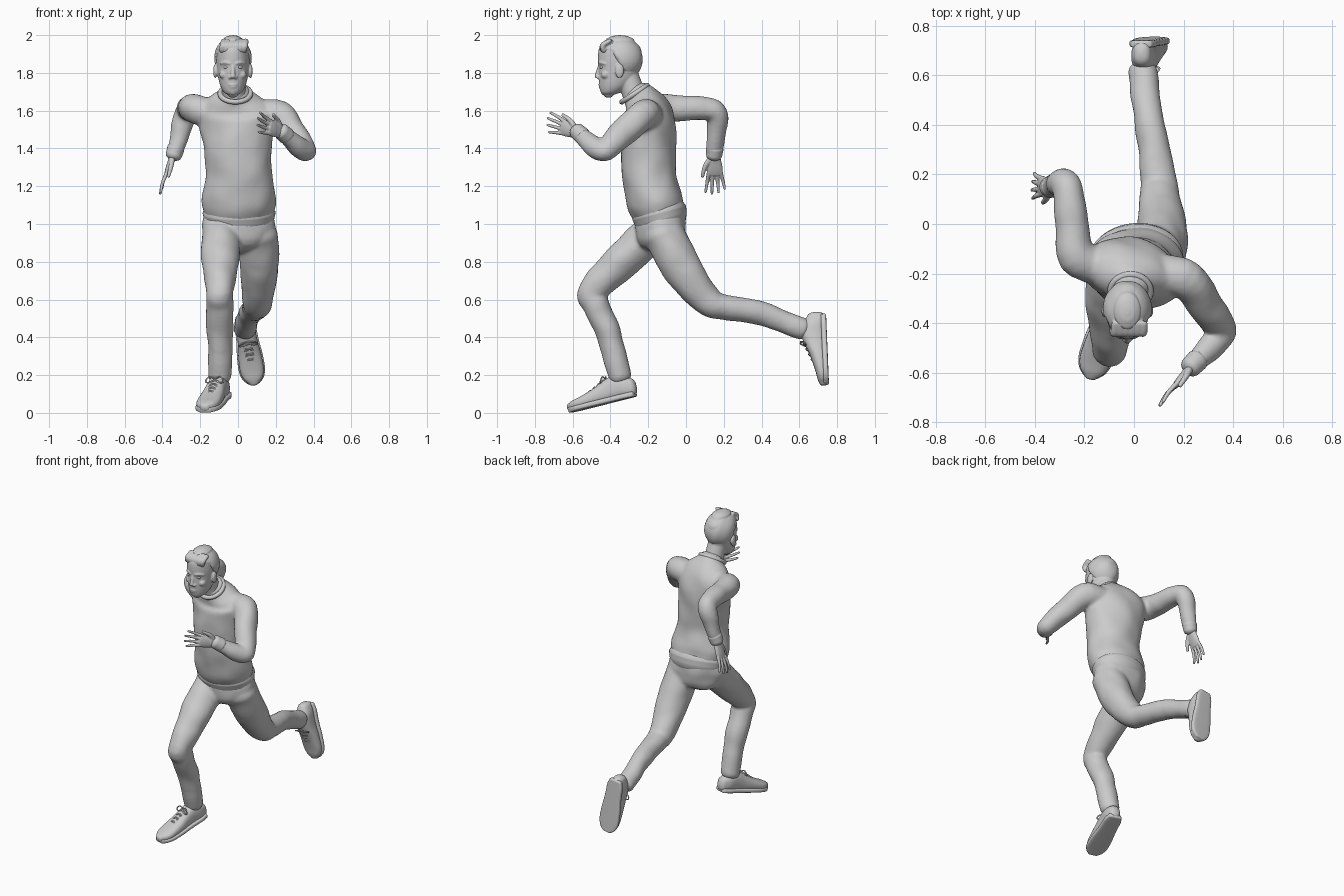
import bpy, bmesh, math
from mathutils import Vector, Matrix

if "Cube" in bpy.data.objects:
    bpy.data.objects.remove(bpy.data.objects["Cube"])

V = Vector
X, Y, Z = V((1, 0, 0)), V((0, 1, 0)), V((0, 0, 1))


def spline(rings, sub):
    """Catmull-Rom through rings of (x, y, z, half width, half depth, yaw)."""
    out = []
    for i in range(len(rings) - 1):
        p = [rings[max(i - 1, 0)], rings[i], rings[i + 1], rings[min(i + 2, len(rings) - 1)]]
        for k in range(sub):
            t = k / sub
            out.append([b + .5 * t * (c - a + t * (2*a - 5*b + 4*c - d + t * (3*(b - c) + d - a)))
                        for a, b, c, d in zip(*p)])
    return out + [list(rings[-1])]


def loft(bm, rings, ref=None, tangent=None, sub=5, n=24, e=1.0, cap=True):
    """Skin of elliptical rings along a smooth path, with rounded ends."""
    rings = [tuple(r) + ((r[3],) if len(r) == 4 else ()) for r in rings]
    pts = spline([r + ((0,) if len(r) == 5 else ()) for r in rings], sub)
    frames = []
    for i, r in enumerate(pts):
        t = tangent or (V(pts[min(i + 1, len(pts) - 1)][:3]) - V(pts[max(i - 1, 0)][:3]))
        t = t.normalized()
        yaw = math.radians(r[5])
        s = ref or V((math.cos(yaw), math.sin(yaw), 0))
        s = (s - t * s.dot(t)).normalized()
        frames.append((V(r[:3]), t, s, t.cross(s), max(r[3], .001), max(r[4], .001)))
    if cap:
        def ends(f, sign):
            c, t, s, u, a, b = f
            m = min(a, b) * .6
            return [(c + t * sign * m * math.sin(q), t, s, u, a * math.cos(q), b * math.cos(q))
                    for q in (.5, 1.0, 1.4)]
        frames = ends(frames[0], -1)[::-1] + frames + ends(frames[-1], 1)
    loops = []
    for c, t, s, u, a, b in frames:
        loop = []
        for k in range(n):
            q = 2 * math.pi * k / n
            cx, sy = math.cos(q), math.sin(q)
            cx, sy = math.copysign(abs(cx) ** e, cx), math.copysign(abs(sy) ** e, sy)
            loop.append(bm.verts.new(c + s * a * cx + u * b * sy))
        loops.append(loop)
    for l0, l1 in zip(loops, loops[1:]):
        for k in range(n):
            bm.faces.new((l0[k], l0[(k + 1) % n], l1[(k + 1) % n], l1[k]))
    bm.faces.new(loops[0][::-1])
    bm.faces.new(loops[-1])


def ball(bm, c, r):
    m = Matrix.Translation(c) @ Matrix.Diagonal((*r, 1))
    return bmesh.ops.create_uvsphere(bm, u_segments=32, v_segments=20, radius=1, matrix=m)['verts']


def finish(name, bm, voxel=0, smooth=4, folds=0, matrix=None):
    if matrix:
        bm.transform(matrix)
    bmesh.ops.recalc_face_normals(bm, faces=bm.faces)
    me = bpy.data.meshes.new(name)
    bm.to_mesh(me)
    bm.free()
    me.shade_smooth()
    me.set_sharp_from_angle(angle=math.radians(50))
    ob = bpy.data.objects.new(name, me)
    bpy.context.collection.objects.link(ob)
    if voxel:
        m = ob.modifiers.new('blend', 'REMESH')
        m.mode, m.voxel_size, m.use_smooth_shade = 'VOXEL', voxel, True
        m = ob.modifiers.new('soften', 'SMOOTH')
        m.factor, m.iterations = .5, smooth
    if folds:
        tex = bpy.data.textures.new(name + '_folds', 'CLOUDS')
        tex.noise_scale, tex.noise_depth = .11, 0
        m = ob.modifiers.new('folds', 'DISPLACE')
        m.texture, m.strength, m.mid_level = tex, folds, .5
    return ob


# Sweater: twisted torso and both sleeves blended together
bm = bmesh.new()
loft(bm, [(.005, -.142, 1.06, .185, .138, 6), (.006, -.165, 1.12, .195, .147, 3), (.005, -.195, 1.25, .177, .143, -5),
          (0, -.2, 1.4, .182, .145, -13), (-.005, -.198, 1.52, .2, .138, -16), (-.01, -.208, 1.6, .205, .122, -16),
          (-.015, -.238, 1.655, .15, .095, -14), (-.015, -.262, 1.69, .08, .078, -8)], n=40)
loft(bm, [(-.12, -.18, 1.58, .075), (-.228, -.13, 1.61, .077), (-.25, 0, 1.612, .067), (-.263, .12, 1.61, .06),
          (-.28, .165, 1.575, .057), (-.307, .162, 1.48, .054), (-.336, .15, 1.38, .043)], ref=X)
loft(bm, [(.11, -.2, 1.58, .08), (.215, -.228, 1.575, .081), (.29, -.33, 1.485, .071), (.343, -.41, 1.405, .061),
          (.355, -.445, 1.385, .056), (.31, -.5, 1.42, .053), (.24, -.565, 1.48, .042)], ref=Z)
finish('sweater', bm, .01, 6, .012)

# Ribbed bands: hem, cuffs and neckline
bm = bmesh.new()
loft(bm, [(.006, -.132, 1.022, .186, .14, 7), (.006, -.142, 1.06, .194, .146, 7)], n=48)
finish('hem_band', bm)
for side, p, q, ref in (('right', (-.329, .153, 1.4), (-.341, .148, 1.362), X),
                        ('left', (.256, -.55, 1.467), (.228, -.578, 1.492), Z)):
    bm = bmesh.new()
    loft(bm, [(*p, .046), (*q, .043)], ref=ref)
    finish(side + '_cuff', bm)
bpy.ops.mesh.primitive_torus_add(major_radius=.08, minor_radius=.014, major_segments=40, minor_segments=10,
                                 location=(-.014, -.272, 1.69), rotation=(math.radians(33), 0, 0))
bpy.context.object.name = 'neck_band'
bpy.context.object.data.shade_smooth()

# Trousers: pelvis and both legs blended together
bm = bmesh.new()
loft(bm, [(.005, -.135, 1.06, .18, .13, 8), (.005, -.135, .99, .195, .135, 10), (.005, -.135, .92, .18, .125, 10)], n=36)
loft(bm, [(-.088, -.17, .96, .1), (-.093, -.27, .87, .104), (-.095, -.39, .755, .091), (-.095, -.5, .64, .074),
          (-.095, -.475, .57, .07), (-.095, -.41, .42, .069), (-.098, -.352, .19, .06)], ref=X)
loft(bm, [(.1, -.12, .95, .11), (.11, -.06, .83, .107), (.11, .03, .69, .095), (.105, .13, .583, .077),
          (.095, .21, .558, .068), (.065, .4, .525, .061), (.035, .62, .44, .06)], ref=X)
finish('trousers', bm, .01, 6, .012)

# Shoes, drawn heel to toe along -y, then placed on each foot
for side, heel, along, up in (('right', (-.075, -.272, .085), (-.1, -.34, -.085), Z),
                              ('left', (.03, .742, .515), (.055, .015, -.36), -Y)):
    ax_y = -V(along).normalized()
    ax_x = ax_y.cross(up).normalized()
    ax_z = ax_x.cross(ax_y)
    place = Matrix.Translation(heel) @ Matrix((ax_x, ax_y, ax_z)).transposed().to_4x4()
    shape = [(.0, .036, .095), (.04, .048, .118), (.09, .05, .132), (.14, .053, .118),
             (.21, .061, .088), (.29, .063, .064), (.335, .05, .054), (.36, .028, .045)]
    bm = bmesh.new()
    loft(bm, [(0, -d, h / 2 + .006, w, h / 2) for d, w, h in shape], ref=X, tangent=-Y, n=28, e=.8)
    finish(side + '_shoe', bm, matrix=place)
    bm = bmesh.new()
    loft(bm, [(0, -d, .015, w + .007, .015) for d, w, h in shape], ref=X, tangent=-Y, n=28, e=.45)
    finish(side + '_sole', bm, matrix=place)
    bm = bmesh.new()
    for i in range(4):
        d, z = .14 + .028 * i, .124 - .0125 * i
        for s in (-1, 1):
            loft(bm, [(-.034 * s, -d, z - .014, .004), (0, -d - .008, z + .002, .004),
                      (.034 * s, -d - .018, z - .02, .004)], ref=Z, n=8)
    for s in (-1, 1):
        loft(bm, [(0, -.135, .13, .004), (.03 * s, -.14, .142, .004), (.05 * s, -.15, .12, .004),
                  (.03 * s, -.155, .115, .004), (0, -.14, .126, .004)], ref=Y, n=8)
    finish(side + '_laces', bm, matrix=place)

# Hands: palm, four fingers and a thumb
for side, wrist, tip, thumb in (('right', (-.338, .15, 1.375), (-.418, .155, 1.155), -Y),
                                ('left', (.24, -.567, 1.48), (.085, -.75, 1.55), Z)):
    D = (V(tip) - V(wrist)).normalized()
    S = (thumb - D * thumb.dot(D)).normalized()
    N = D.cross(S)

    def at(d, s, n=0):
        return tuple(V(wrist) + D * d + S * s + N * n)
    bm = bmesh.new()
    loft(bm, [(*at(0, 0), .027, .021), (*at(.045, 0), .036, .018), (*at(.09, 0), .043, .016),
              (*at(.12, 0), .039, .012)], ref=S)
    for s, l in ((-.032, .08), (-.011, .1), (.011, .108), (.032, .098)):
        loft(bm, [(*at(.105, s), .0105), (*at(.12 + l * .45, s * 1.3, .004), .0095),
                  (*at(.12 + l, s * 1.6, -.004), .007)], ref=S, n=12)
    loft(bm, [(*at(.03, .02), .016), (*at(.07, .05, -.008), .013), (*at(.125, .066, -.014), .009)], ref=N, n=12)
    finish(side + '_hand', bm, .004, 3)

# Head: skull, jaw, neck, nose, ears, lips and brow blended together
CX = -.027
bm = bmesh.new()
loft(bm, [(CX, -.41, 1.684, .026, .026), (CX, -.4, 1.695, .045, .05), (CX, -.38, 1.725, .064, .078),
          (CX, -.362, 1.77, .077, .1), (CX, -.354, 1.83, .085, .109), (CX, -.35, 1.88, .088, .116),
          (CX, -.35, 1.93, .083, .11), (CX, -.35, 1.965, .058, .08)], tangent=Z, n=36)
loft(bm, [(-.016, -.25, 1.62, .066), (-.02, -.28, 1.7, .061), (CX, -.315, 1.79, .062)], ref=X)
loft(bm, [(CX, -.458, 1.838, .009), (CX, -.466, 1.805, .011), (CX, -.47, 1.78, .015)], ref=X, n=12)
ball(bm, (CX, -.453, 1.737), (.026, .011, .006))
ball(bm, (CX, -.451, 1.726), (.022, .011, .007))
ball(bm, (CX, -.432, 1.697), (.024, .018, .015))
for s in (-1, 1):
    ball(bm, (CX + s * .014, -.462, 1.776), (.01, .012, .009))
    ball(bm, (CX + s * .093, -.352, 1.81), (.011, .024, .038))
    ball(bm, (CX + s * .048, -.425, 1.79), (.025, .025, .022))
    loft(bm, [(CX + s * .016, -.46, 1.849, .008), (CX + s * .04, -.452, 1.855, .008),
              (CX + s * .064, -.428, 1.848, .007)], ref=Z, n=10)
finish('head', bm, .005, 2)

# Eyes
bm = bmesh.new()
for s in (-1, 1):
    ball(bm, (CX + s * .036, -.446, 1.83), (.015, .011, .008))
finish('eyes', bm)

# Hair: a cap tucked inside the skull below the hairline, with combed locks
bm = bmesh.new()
for v in ball(bm, (CX, -.35, 1.873), (.1, .122, .118)):
    x, y, z = v.co
    line = 1.915 + (1.765 - 1.915) * min(max((y + .40) / .09, 0), 1)
    k = min(max((line - z) / .02 + .5, 0), 1)
    wave = .012 * math.sin(70 * x + 40 * y + 25 * z) * (1 - k)
    v.co = V((CX, -.35, 1.873)) + (v.co - V((CX, -.35, 1.873))) * (1 - .3 * k + wave)
for i in range(6):
    x = CX - .06 + i * .023
    loft(bm, [(x, -.432 - .012 * math.sin(i * .6), 1.915, .016, .013),
              (x + .008, -.44, 1.945, .018, .016), (x + .012, -.4, 1.972, .016, .012)], ref=X, n=12)
finish('hair', bm, .006, 3)
